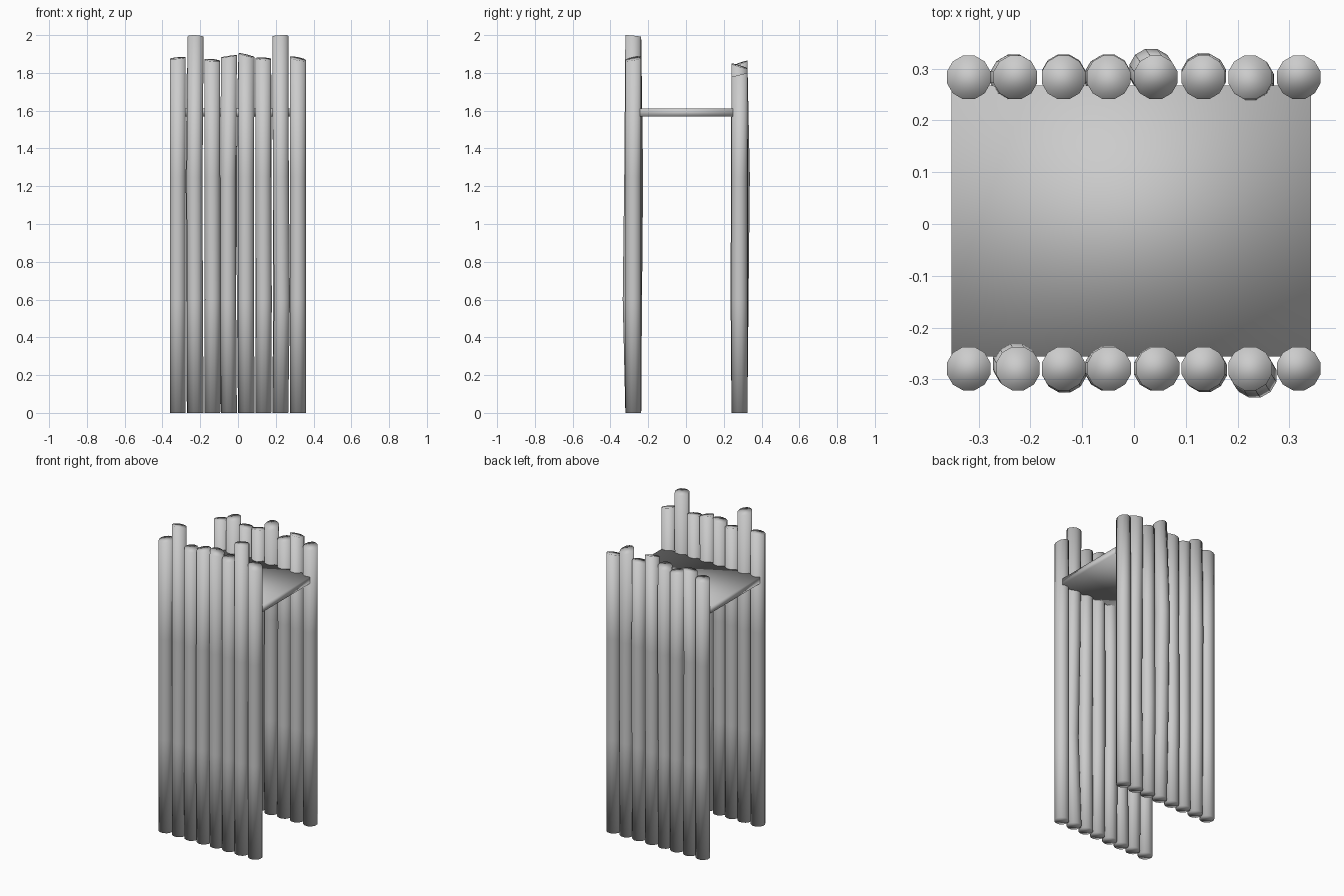
import bpy, bmesh
from math import cos, sin, tau

cube = bpy.data.objects.get("Cube")
if cube:
    bpy.data.objects.remove(cube)

grey = bpy.data.materials.new("plain_grey")
grey.use_nodes = True
colour = (0.6, 0.6, 0.6, 1)
grey.diffuse_color = colour
grey.node_tree.nodes["Principled BSDF"].inputs["Base Color"].default_value = colour

RADIUS = 0.0435
SIDES = 12


def finish(bm, name):
    bmesh.ops.recalc_face_normals(bm, faces=bm.faces)
    for face in bm.faces:
        face.smooth = True
    mesh = bpy.data.meshes.new(name)
    bm.to_mesh(mesh)
    bm.free()
    mesh.materials.append(grey)
    obj = bpy.data.objects.new(name, mesh)
    bpy.context.collection.objects.link(obj)


def log(name, x, y, top, slant, low=(0, 0), high=(0, 0)):
    """Slightly crooked pole with a sawn, slanted top."""
    bm = bmesh.new()
    peak = top - RADIUS * (slant[0] ** 2 + slant[1] ** 2) ** 0.5
    rings = []
    for z, (dx, dy) in ((0, (0, 0)), (0.6, low), (1.25, high), (peak, (0, 0))):
        ring = []
        for i in range(SIDES):
            a = tau * (i + 0.5) / SIDES
            px, py = RADIUS * cos(a), RADIUS * sin(a)
            tilt = px * slant[0] + py * slant[1] if z == peak else 0
            ring.append(bm.verts.new((x + dx + px, y + dy + py, z + tilt)))
        rings.append(ring)
    for a, b in zip(rings, rings[1:]):
        for i in range(SIDES):
            j = (i + 1) % SIDES
            bm.faces.new((a[i], a[j], b[j], b[i]))
    bm.faces.new(rings[0])
    bm.faces.new(rings[-1])
    finish(bm, name)


# Front row: x, top height, top slant, lower bend, upper bend
front = [
    (-0.319, 1.885, (0.1, 0.1), (0, 0), (0, 0)),
    (-0.224, 2.0, (-0.05, -0.2), (-0.004, 0.004), (-0.006, 0.01)),
    (-0.136, 1.875, (-0.1, 0.15), (0.002, -0.004), (0, 0)),
    (-0.048, 1.895, (0.15, 0.05), (-0.004, 0), (-0.004, 0.002)),
    (0.046, 1.905, (-0.25, 0.1), (-0.004, 0), (-0.004, 0)),
    (0.134, 1.882, (-0.05, 0.15), (0.003, -0.003), (0, 0)),
    (0.224, 2.0, (0.05, -0.1), (0.009, -0.014), (0.003, -0.006)),
    (0.318, 1.887, (-0.2, 0.2), (0, 0), (0, 0)),
]
# Back row
back = [
    (-0.319, 1.80, (0.1, -0.1), (0, 0), (0, 0)),
    (-0.229, 1.835, (0.1, 0.15), (-0.003, 0.002), (-0.006, 0)),
    (-0.136, 1.80, (-0.1, -0.1), (0, 0.002), (0, 0)),
    (-0.049, 1.815, (0.1, -0.2), (-0.004, 0), (0, 0.002)),
    (0.042, 1.865, (-0.1, 0.35), (-0.006, 0.006), (-0.009, 0.013)),
    (0.134, 1.795, (0.1, 0.1), (0, 0.004), (0.002, 0.003)),
    (0.224, 1.85, (-0.1, -0.3), (0.004, -0.005), (0.003, -0.003)),
    (0.318, 1.80, (0, 0.25), (0, 0), (0, 0)),
]
for row, y, logs in (("front", -0.279, front), ("back", 0.283, back)):
    for n, (x, *rest) in enumerate(logs, 1):
        log(f"{row}_log_{n}", x, y, *rest)

# Platform between the rows, softly shaded across its edges
bm = bmesh.new()
bmesh.ops.create_cube(bm, size=1)
bmesh.ops.scale(bm, vec=(0.694, 0.523, 0.042), verts=bm.verts)
bmesh.ops.translate(bm, vec=(-0.005, 0.006, 1.59), verts=bm.verts)
finish(bm, "platform")
